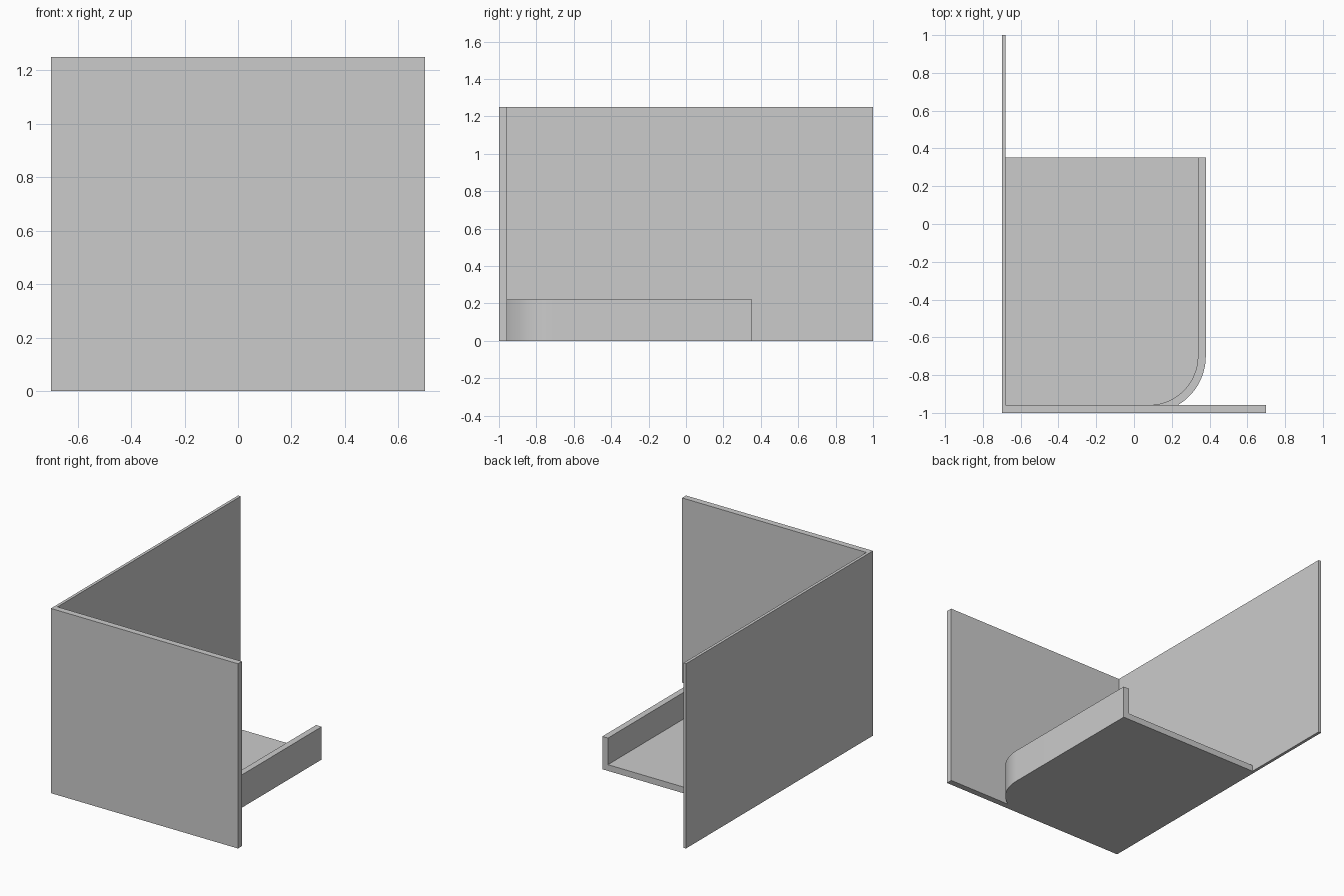
import bpy, bmesh, math

if "Cube" in bpy.data.objects:
    bpy.data.objects.remove(bpy.data.objects["Cube"])

WALL_IN_X = -0.68     # inner face of side wall
WALL_IN_Y = -0.958    # inner face of front wall
CX, CY = 0.08, -0.70  # centre of the rounded corner
R_OUT = 0.30
R_IN = CY - WALL_IN_Y
BACK = 0.352          # open rear end of tray
FLOOR_T = 0.042
SEGS = 24


def prism(name, outline, z0, z1):
    """Extrude a flat counter-clockwise outline from z0 to z1."""
    bm = bmesh.new()
    base = bm.faces.new([bm.verts.new((x, y, z0)) for x, y in outline])
    ext = bmesh.ops.extrude_face_region(bm, geom=[base], use_keep_orig=True)
    top = [g for g in ext["geom"] if isinstance(g, bmesh.types.BMVert)]
    bmesh.ops.translate(bm, verts=top, vec=(0, 0, z1 - z0))
    bmesh.ops.recalc_face_normals(bm, faces=bm.faces)
    mesh = bpy.data.meshes.new(name)
    bm.to_mesh(mesh)
    bm.free()
    ob = bpy.data.objects.new(name, mesh)
    bpy.context.collection.objects.link(ob)
    return ob


def rect(x0, x1, y0, y1):
    return [(x0, y0), (x1, y0), (x1, y1), (x0, y1)]


def arc(r, a0, a1):
    return [(CX + r * math.cos(a0 + (a1 - a0) * i / SEGS),
             CY + r * math.sin(a0 + (a1 - a0) * i / SEGS)) for i in range(SEGS + 1)]


# Two walls meeting at the front left corner
prism("front_wall", rect(-0.70, 0.70, -1.0, WALL_IN_Y), 0, 1.25)
prism("side_wall", rect(-0.70, WALL_IN_X, WALL_IN_Y, 1.0), 0, 1.25)

# Floor slab with a rounded corner that runs into the front wall
hit = -math.asin(R_IN / R_OUT)
outer = arc(R_OUT, hit, 0) + [(CX + R_OUT, BACK)]
floor = prism("tray_floor",
              [(WALL_IN_X, WALL_IN_Y)] + outer + [(WALL_IN_X, BACK)], 0, FLOOR_T)

# Raised curb following the rounded edge
inner = [(CX + R_IN, BACK)] + arc(R_IN, 0, -math.pi / 2)
curb = prism("tray_curb", outer + inner, FLOOR_T, 0.222)

# Smooth the curved sides
bpy.ops.object.select_all(action='DESELECT')
for ob in (floor, curb):
    ob.select_set(True)
bpy.context.view_layer.objects.active = curb
bpy.ops.object.shade_smooth_by_angle(angle=math.radians(30))
